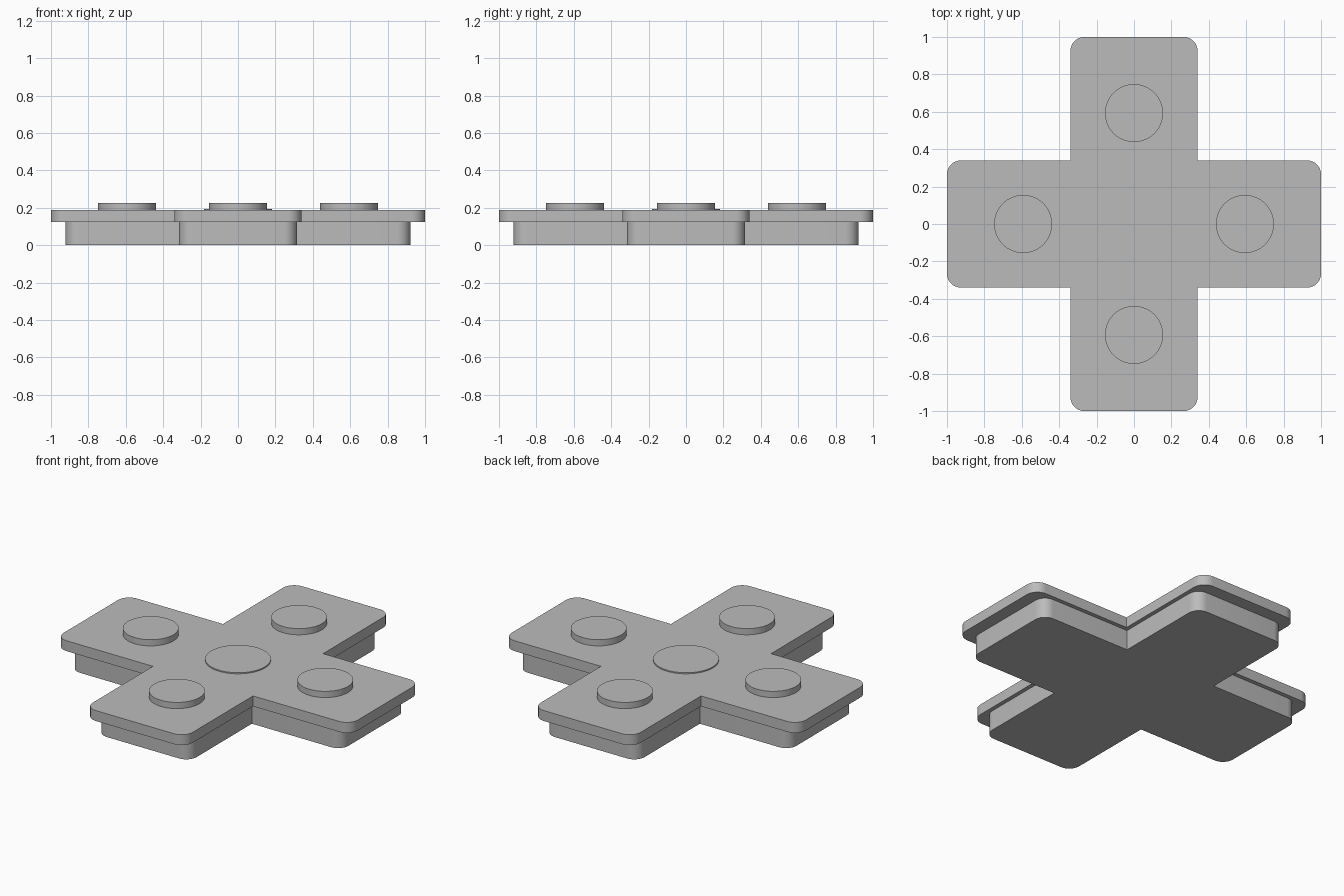
import bpy
import bmesh
import math

cube = bpy.data.objects.get("Cube")
if cube:
    bpy.data.objects.remove(cube, do_unlink=True)

grey = bpy.data.materials.new("light_grey")
grey.use_nodes = True
colour = (0.5, 0.5, 0.5, 1)
grey.diffuse_color = colour
grey.node_tree.nodes["Principled BSDF"].inputs["Base Color"].default_value = colour


def finish(obj):
    """Assign the material and smooth only the rounded sides."""
    obj.data.materials.append(grey)
    bpy.ops.object.select_all(action="DESELECT")
    obj.select_set(True)
    bpy.context.view_layer.objects.active = obj
    bpy.ops.object.shade_smooth_by_angle(angle=math.radians(30))


def cross_outline(length, width, radius, steps=8):
    """Plus-shaped outline: rounded arm tips and sharp inner corners."""
    arm = [(width, -width)]
    for side in (-1, 1):
        for i in range(steps + 1):
            a = math.pi / 2 * (i / steps + (side - 1) / 2)
            arm.append((length - radius + radius * math.cos(a),
                        side * (width - radius) + radius * math.sin(a)))
    points = []
    for turn in range(4):
        c, s = round(math.cos(turn * math.pi / 2)), round(math.sin(turn * math.pi / 2))
        points += [(x * c - y * s, x * s + y * c) for x, y in arm]
    return points


def cross_slab(name, length, width, radius, bottom, top):
    bm = bmesh.new()
    face = bm.faces.new([bm.verts.new((x, y, bottom))
                         for x, y in cross_outline(length, width, radius)])
    # Keep the underside and raise a copy of it to form the slab
    raised = bmesh.ops.extrude_face_region(bm, geom=[face], use_keep_orig=True)
    verts = [g for g in raised["geom"] if isinstance(g, bmesh.types.BMVert)]
    bmesh.ops.translate(bm, verts=verts, vec=(0, 0, top - bottom))
    bmesh.ops.recalc_face_normals(bm, faces=bm.faces)
    mesh = bpy.data.meshes.new(name)
    bm.to_mesh(mesh)
    bm.free()
    obj = bpy.data.objects.new(name, mesh)
    bpy.context.collection.objects.link(obj)
    finish(obj)


def disc(name, x, y, radius, bottom, top):
    bpy.ops.mesh.primitive_cylinder_add(vertices=64, radius=radius, depth=top - bottom,
                                        location=(x, y, (top + bottom) / 2))
    obj = bpy.context.object
    obj.name = name
    finish(obj)


# Narrower base under the overhanging top plate
cross_slab("base", 0.922, 0.315, 0.07, 0, 0.123)
cross_slab("top_plate", 1, 0.34, 0.075, 0.123, 0.187)

# Shallow centre disc and a raised button on each arm
plate_top = 0.187
disc("centre_disc", 0, 0, 0.183, plate_top - 0.01, 0.194)
for side, x, y in (("left", 1, 0), ("right", -1, 0), ("front", 0, -1), ("back", 0, 1)):
    disc(side + "_button", x * 0.593, y * 0.593, 0.155, plate_top - 0.01, 0.225)
